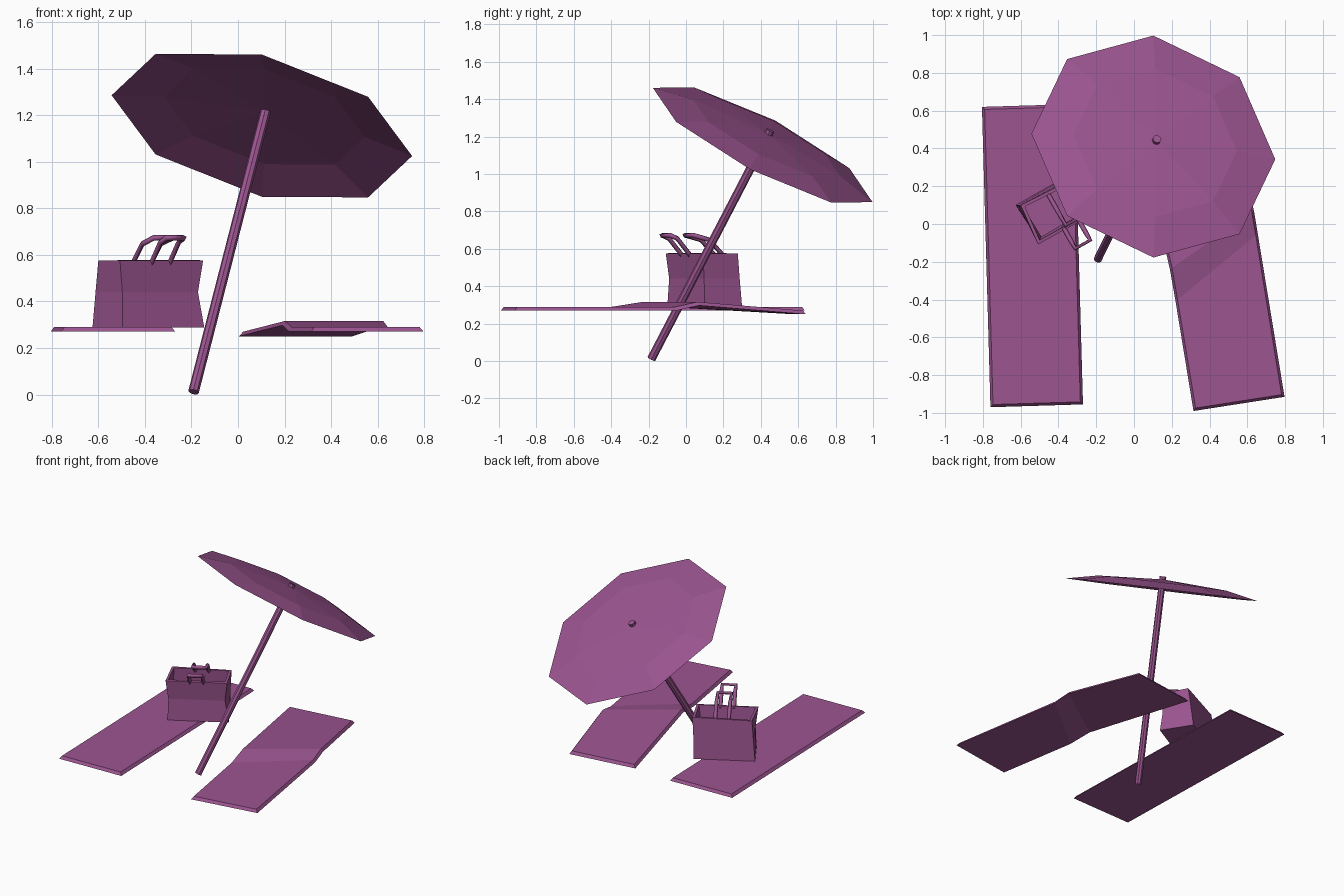
import bpy, bmesh, math
from mathutils import Vector, Matrix

if "Cube" in bpy.data.objects:
    bpy.data.objects.remove(bpy.data.objects["Cube"])

mat = bpy.data.materials.new("plum")
mat.diffuse_color = (0.33, 0.09, 0.28, 1)
mat.use_nodes = True
mat.node_tree.nodes["Principled BSDF"].inputs["Base Color"].default_value = mat.diffuse_color


def add_mesh(name, verts, faces, closed=True):
    bm = bmesh.new()
    vs = [bm.verts.new(v) for v in verts]
    for f in faces:
        bm.faces.new([vs[i] for i in f])
    if closed:
        bmesh.ops.recalc_face_normals(bm, faces=bm.faces[:])
    me = bpy.data.meshes.new(name)
    bm.to_mesh(me)
    bm.free()
    me.materials.append(mat)
    ob = bpy.data.objects.new(name, me)
    bpy.context.collection.objects.link(ob)
    return ob


def loft(n, first, second):
    """Quads joining two rings of n points."""
    return [(first + i, first + (i + 1) % n, second + (i + 1) % n, second + i) for i in range(n)]


# Tilted frame shared by the parasol parts (origin at the rim centre)
axis = Vector((0.222, 0.45, 0.865)).normalized()
side = Vector((1.295, -0.14, -0.27))
side = (side - axis * side.dot(axis)).normalized()
up = axis.cross(side)
frame = Matrix((side, up, axis)).transposed().to_4x4()
frame.translation = (0.1025, 0.41, 1.155)

# Parasol canopy: eight-sided shallow dome
verts = []
for r, z in ((0.662, 0.0), (0.443, 0.045)):
    verts += [(r * math.cos(i * math.pi / 4), r * math.sin(i * math.pi / 4), z) for i in range(8)]
verts.append((0, 0, 0.07))
faces = loft(8, 0, 8) + [(8 + i, 8 + (i + 1) % 8, 16) for i in range(8)]
canopy = add_mesh("parasol_canopy", verts, faces, closed=False)
canopy.matrix_world = frame

# Parasol pole
verts = []
for z in (-1.322, 0.09):
    verts += [(0.023 * math.cos(i * math.pi / 4), 0.023 * math.sin(i * math.pi / 4), z) for i in range(8)]
pole = add_mesh("parasol_pole", verts, loft(8, 0, 8) + [tuple(range(8)), tuple(range(8, 16))])
pole.matrix_world = frame


# Towels: rows of (left, right) bottom points, top face inset for sloping edges
def towel(name, rows, inset=0.014, thick=0.019):
    verts, faces = [], []
    n = len(rows)
    for k, (a, b) in enumerate(rows):
        a, b = Vector(a), Vector(b)
        across = (b - a).normalized() * inset
        along = Vector()
        if k == 0:
            along = (Vector(rows[1][0]) - a).normalized() * inset
        elif k == n - 1:
            along = (Vector(rows[k - 1][0]) - a).normalized() * inset
        lift = Vector((0, 0, thick)) + along
        verts += [a, b, b - across + lift, a + across + lift]
    for k in range(n - 1):
        faces += loft(4, 4 * k, 4 * k + 4)
    faces += [(0, 1, 2, 3), tuple(range(4 * n - 4, 4 * n))]
    return add_mesh(name, verts, faces)


towel("left_towel", [((-0.76, -0.97, 0.27), (-0.27, -0.955, 0.27)),
                     ((-0.805, 0.62, 0.27), (-0.315, 0.635, 0.27))])
towel("right_towel", [((0.315, -0.99, 0.27), (0.797, -0.915, 0.27)),
                      ((0.22, -0.41, 0.27), (0.655, -0.05, 0.27)),
                      ((0.19, -0.24, 0.297), (0.635, 0.07, 0.297)),
                      ((0.005, 0.575, 0.25), (0.49, 0.64, 0.25))])

# Beach bag: open-topped, slightly pinched at mid height
rings = [(0.288, [(-0.625, 0.1), (-0.497, -0.1), (-0.145, 0.1), (-0.272, 0.3)]),
         (0.44, [(-0.612, 0.1), (-0.497, -0.09), (-0.172, 0.097), (-0.26, 0.287)]),
         (0.575, [(-0.6, 0.1), (-0.507, -0.108), (-0.15, 0.09), (-0.245, 0.277)])]
verts = [(x, y, z) for z, ring in rings for x, y in ring]
bag = add_mesh("beach_bag", verts, [(3, 2, 1, 0)] + loft(4, 0, 4) + loft(4, 4, 8), closed=False)
wall = bag.modifiers.new("wall", 'SOLIDIFY')
wall.thickness = 0.024
wall.offset = -1

# Bag handles: square straps that rise and flop towards the front
along = Vector((0.87, 0.49, 0)) * 0.045
lean = Vector((0.49, -0.87, 0))


def handle(name, base, profile):
    base = Vector(base)
    leg = [base + lean * d + Vector((0, 0, h)) for d, h in profile]
    pts = [p - along for p in leg] + [p + along for p in reversed(leg)]
    cu = bpy.data.curves.new(name, 'CURVE')
    cu.dimensions = '3D'
    cu.bevel_depth = 0.013
    cu.bevel_resolution = 0
    cu.use_fill_caps = True
    sp = cu.splines.new('POLY')
    sp.points.add(len(pts) - 1)
    for q, p in zip(sp.points, pts):
        q.co = (*p, 1)
    cu.materials.append(mat)
    ob = bpy.data.objects.new(name, cu)
    bpy.context.collection.objects.link(ob)


handle("front_handle", (-0.335, 0.005, 0.56), [(0, 0), (0.085, 0.095), (0.13, 0.113)])
handle("back_handle", (-0.415, 0.18, 0.56), [(0, 0), (0.09, 0.088), (0.19, 0.113)])
